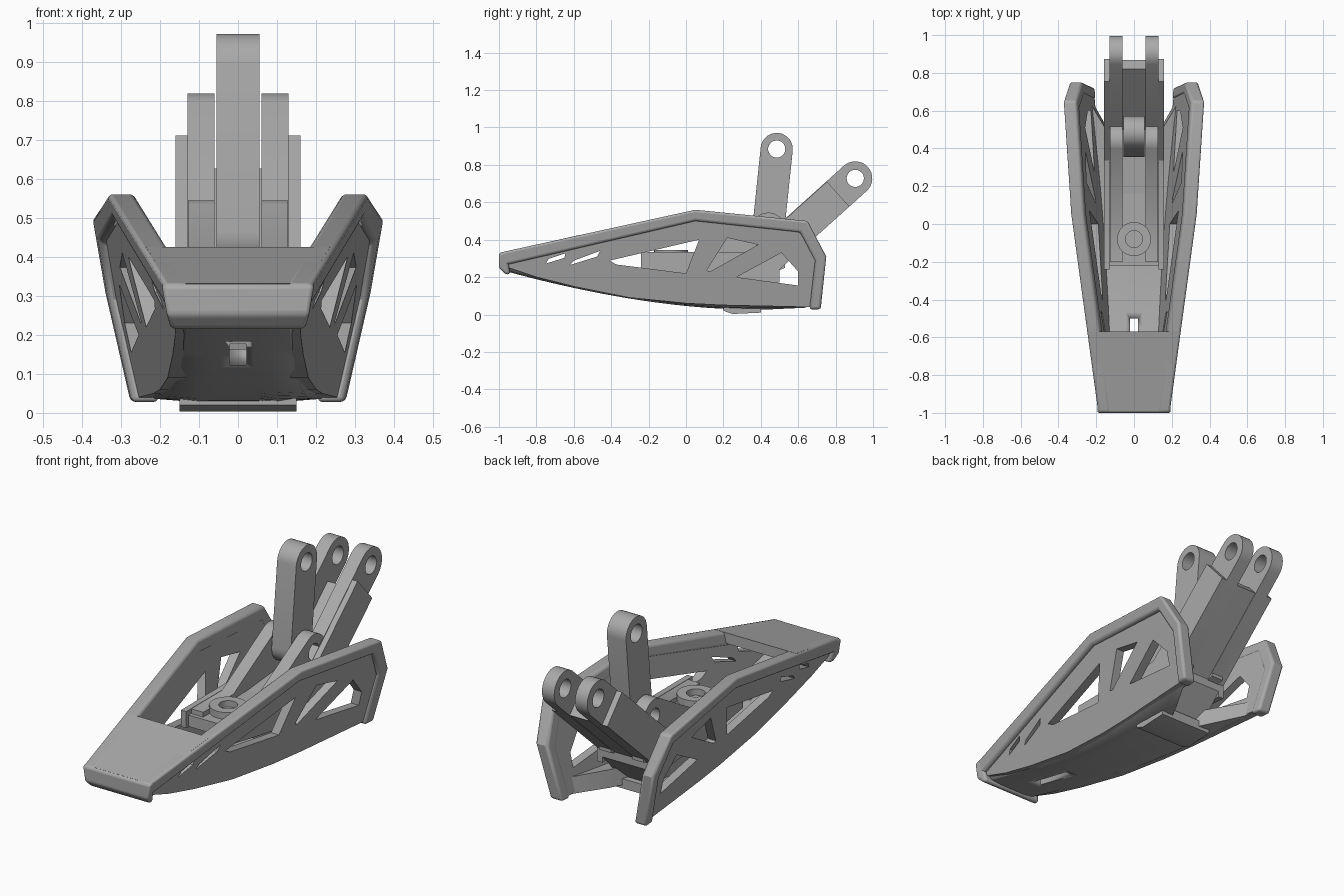
import bpy, bmesh, math
from mathutils import Vector

if "Cube" in bpy.data.objects:
    bpy.data.objects.remove(bpy.data.objects["Cube"])

grey = bpy.data.materials.new("plain grey")
grey.use_nodes = True
grey.diffuse_color = (0.4, 0.4, 0.4, 1)
grey.node_tree.nodes["Principled BSDF"].inputs["Base Color"].default_value = (0.4, 0.4, 0.4, 1)


def lean(y, z):
    """Outer half width of the flared shell."""
    return 0.207 + 0.088 * y + 0.22 * z


def upright(y, z):
    return 0.0


def finish(name, mesh, mirror=False, bevel=0.0):
    ob = bpy.data.objects.new(name, mesh)
    bpy.context.collection.objects.link(ob)
    mesh.materials.clear()
    mesh.materials.append(grey)
    for o in bpy.context.selected_objects:
        o.select_set(False)
    ob.select_set(True)
    bpy.context.view_layer.objects.active = ob
    bpy.ops.object.shade_smooth_by_angle(angle=math.radians(30))
    if bevel:
        m = ob.modifiers.new("soft edges", 'BEVEL')
        m.width, m.segments, m.limit_method = bevel, 3, 'ANGLE'
        m.angle_limit = math.radians(40)
    if mirror:
        m = ob.modifiers.new("other side", 'MIRROR')
        m.use_mirror_merge = False
    return ob


def plate(name, loops, x0, x1, offset=upright, mirror=False, bevel=0.0):
    """Side profile with holes, given thickness across x."""
    cu = bpy.data.curves.new(name, 'CURVE')
    cu.dimensions, cu.fill_mode, cu.extrude = '2D', 'BOTH', (x1 - x0) / 2
    for loop in loops:
        sp = cu.splines.new('POLY')
        sp.points.add(len(loop) - 1)
        for p, (y, z) in zip(sp.points, loop):
            p.co = (y, z, 0, 1)
        sp.use_cyclic_u = True
    tmp = bpy.data.objects.new("profile", cu)
    bpy.context.collection.objects.link(tmp)
    dg = bpy.context.evaluated_depsgraph_get()
    mesh = bpy.data.meshes.new_from_object(tmp.evaluated_get(dg))
    bpy.data.objects.remove(tmp)
    bm = bmesh.new()
    bm.from_mesh(mesh)
    for v in bm.verts:
        y, z, d = v.co
        v.co = ((x0 + x1) / 2 + d + offset(y, z), y, z)
    bmesh.ops.remove_doubles(bm, verts=bm.verts, dist=0.0003)
    bmesh.ops.dissolve_limit(bm, angle_limit=0.01, verts=bm.verts, edges=bm.edges)
    bmesh.ops.recalc_face_normals(bm, faces=bm.faces)
    bm.to_mesh(mesh)
    bm.free()
    return finish(name, mesh, mirror, bevel)


def arc(c, r, a0=0, a1=360, n=32):
    full = a1 - a0 == 360
    return [(c[0] + r * math.cos(math.radians(a0 + (a1 - a0) * i / n)),
             c[1] + r * math.sin(math.radians(a0 + (a1 - a0) * i / n)))
            for i in range(n if full else n + 1)]


def capsule(p, q, r):
    a = math.degrees(math.atan2(q[1] - p[1], q[0] - p[0]))
    return arc(q, r, a - 90, a + 90, 16) + arc(p, r, a + 90, a + 270, 16)


# shell side walls with cut-outs
belly = [(0.66, 0.04), (0.2, 0.05), (0, 0.06), (-0.3, 0.09), (-0.6, 0.15), (-0.8, 0.2), (-0.95, 0.25)]
openings = [
    [(-0.41, 0.288), (0.07, 0.4), (0.0, 0.22), (-0.37, 0.267)],
    [(0.11, 0.235), (0.22, 0.41), (0.385, 0.373), (0.13, 0.23)],
    [(0.27, 0.2), (0.51, 0.33), (0.6, 0.23), (0.6, 0.155)],
    [(-0.75, 0.272), (-0.735, 0.297), (-0.645, 0.327), (-0.65, 0.303)],
    [(-0.62, 0.265), (-0.6, 0.288), (-0.46, 0.34), (-0.475, 0.31)],
]
top = [(-0.96, 0.29), (0.05, 0.54), (0.64, 0.485), (0.735, 0.31), (0.7, 0.04)]
plate("side_wall", [top + belly] + openings, -0.066, -0.02, lean, True)

# raised rim around the walls
outer = [(-1, 0.33), (0.05, 0.56), (0.65, 0.5), (0.75, 0.31), (0.72, 0.028)]
inner = [(0.66, 0.028), (0.69, 0.29), (0.61, 0.44), (0.05, 0.5), (-0.95, 0.268), (-0.99, 0.26)]
plate("side_rim", [outer + inner], -0.07, 0, lean, True, 0.013)


def prism(name, profile, widths, bevel=0.0):
    """Closed side profile spanning both sides, with a half width per point."""
    bm = bmesh.new()
    sides = [[bm.verts.new((s * w, y, z)) for (y, z), w in zip(profile, widths)] for s in (-1, 1)]
    for loop in sides:
        bm.faces.new(loop)
    n = len(profile)
    for i in range(n):
        j = (i + 1) % n
        bm.faces.new((sides[0][i], sides[0][j], sides[1][j], sides[1][i]))
    bmesh.ops.recalc_face_normals(bm, faces=bm.faces)
    mesh = bpy.data.meshes.new(name)
    bm.to_mesh(mesh)
    bm.free()
    return finish(name, mesh, False, bevel)


# nose deck and hooked front lip
deck = [(-0.99, 0.331), (-0.57, 0.425), (-0.57, 0.37), (-0.96, 0.28)]
prism("nose_deck", deck, [lean(*p) - 0.015 for p in deck])
lip = [(-1, 0.328), (-0.96, 0.338), (-0.94, 0.215), (-0.965, 0.215), (-1, 0.25)]
prism("front_lip", lip, [0.195, 0.197, 0.17, 0.172, 0.185], 0.012)


# curved underside with a notched rear edge
def belly_z(y):
    t = max(0.0, (0.3 - y) / 1.25)
    return 0.028 + 0.2 * t ** 1.7


columns = [(-1, 0.03), (-0.86, 0.008), (-0.5, 0), (-0.25, 0), (0.25, 0), (0.5, 0), (0.86, 0.008), (1, 0.03)]
rows = 16
bm = bmesh.new()
layers = []
for thick in (0, 1):
    grid = []
    for i in range(rows + 1):
        line = []
        for s, lift in columns:
            end = 0.34 + 0.36 * max(0, abs(s) - 0.25) / 0.75
            y = -0.95 + (end + 0.95) * i / rows
            z = belly_z(y) + (0.04 + 0.05 * (i / rows) ** 3 if thick else lift)
            line.append(bm.verts.new((s * (lean(y, z) - 0.024), y, z)))
        grid.append(line)
    layers.append(grid)
    for i in range(rows):
        for j in range(len(columns) - 1):
            bm.faces.new((grid[i][j], grid[i][j + 1], grid[i + 1][j + 1], grid[i + 1][j]))
low, high = layers
for a, b in ((low[0], high[0]), (low[-1], high[-1]),
             ([r[0] for r in low], [r[0] for r in high]), ([r[-1] for r in low], [r[-1] for r in high])):
    for i in range(len(a) - 1):
        bm.faces.new((a[i], a[i + 1], b[i + 1], b[i]))
bmesh.ops.recalc_face_normals(bm, faces=bm.faces)
mesh = bpy.data.meshes.new("underside")
bm.to_mesh(mesh)
bm.free()
underside = finish("underside", mesh)

# drain slot through the underside
cutter = prism("slot_cutter", [(-0.75, 0), (-0.5, 0), (-0.5, 0.32), (-0.75, 0.32)], [0.022] * 4)
cutter.hide_render = True
cutter.hide_viewport = True
cut = underside.modifiers.new("slot", 'BOOLEAN')
cut.object, cut.solver = cutter, 'EXACT'

# base block, foot and pedestal of the linkage
prism("foot_plate", [(0.2, 0.02), (0.25, 0.003), (0.4, 0.01), (0.4, 0.06), (0.2, 0.06)], [0.15] * 5)
prism("pedestal", [(0.12, 0.05), (0.36, 0.05), (0.5, 0.2), (0.5, 0.34), (0.05, 0.3)], [0.13] * 5)
prism("base_block", [(-0.22, 0.25), (-0.22, 0.31), (0.4, 0.31), (0.4, 0.2), (0, 0.22)], [0.13] * 5)
plate("base_cheek", [[(-0.24, 0.25), (-0.24, 0.335), (0.36, 0.335), (0.5, 0.4), (0.5, 0.17), (0.05, 0.2)]],
      0.13, 0.16, mirror=True)

# lugs carrying the upright link
pivot, eye, tail = (0.44, 0.455), (0.485, 0.885), (0.905, 0.728)
lug = [(-0.2, 0.3), (-0.2, 0.335), (0.05, 0.335)] + arc(pivot, 0.09, 120, 0, 14) + [(0.53, 0.25), (0.4, 0.2)]
plate("pivot_lug", [lug, arc(pivot, 0.042)], 0.06, 0.128, mirror=True)
plate("upright_link", [capsule(pivot, eye, 0.086), arc(eye, 0.046), arc(pivot, 0.042)], -0.055, 0.055, bevel=0.006)

# screw boss: ring with a hole
bm = bmesh.new()
rings = []
for r, z in ((0.09, 0.31), (0.09, 0.345), (0.045, 0.345), (0.045, 0.312)):
    rings.append([bm.verts.new((x, y, z)) for x, y in arc((0, -0.08), r)])
for a, b in zip(rings, rings[1:]):
    for i in range(len(a)):
        j = (i + 1) % len(a)
        bm.faces.new((a[i], a[j], b[j], b[i]))
bmesh.ops.recalc_face_normals(bm, faces=bm.faces)
mesh = bpy.data.meshes.new("screw_boss")
bm.to_mesh(mesh)
bm.free()
finish("screw_boss", mesh)

# slanted rear arm: two eyes, a back web and outer cheeks
along = Vector((math.cos(math.radians(42)), math.sin(math.radians(42))))
across = Vector((-along.y, along.x))


def on_arm(u, v):
    p = Vector(tail) + along * u + across * v
    return (p.x, p.y)


def arm_box(u0, u1, v0, v1):
    return [on_arm(u0, v0), on_arm(u1, v0), on_arm(u1, v1), on_arm(u0, v1)]


root = on_arm(-0.6, 0)
plate("rear_eye_bar", [capsule(root, tail, 0.091), arc(tail, 0.046)], 0.06, 0.13, mirror=True)
plate("rear_web", [arm_box(-0.7, -0.13, -0.089, -0.02)], -0.1, 0.1)
plate("rear_cheek", [arm_box(-0.7, -0.124, -0.091, 0.088)], 0.128, 0.16, mirror=True)
